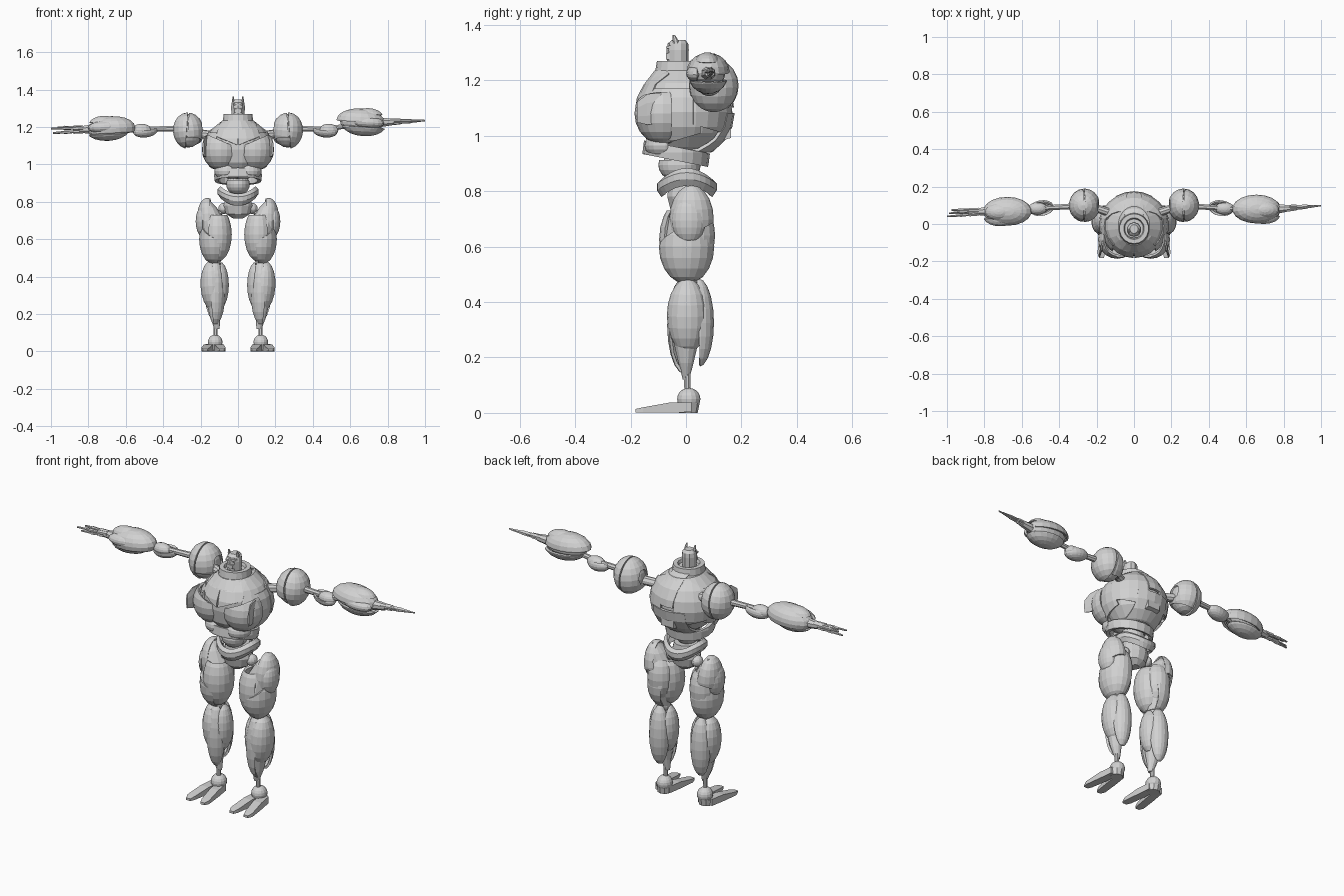
import bpy, bmesh, math
from mathutils import Vector, Matrix, Euler

steel = bpy.data.materials.new("light_grey_steel")
steel.diffuse_color = (0.64, 0.64, 0.64, 1)


def finish(name, bm, mirror=False, thick=0):
    bmesh.ops.recalc_face_normals(bm, faces=bm.faces)
    me = bpy.data.meshes.new(name)
    bm.to_mesh(me)
    bm.free()
    me.materials.append(steel)
    ob = bpy.data.objects.new(name, me)
    bpy.context.collection.objects.link(ob)
    if thick:
        m = ob.modifiers.new("thickness", 'SOLIDIFY')
        m.thickness, m.offset = thick, -1
    if mirror:
        ob.modifiers.new("mirror", 'MIRROR')
    return ob


def loft(name, axis, rings, sides=12, mirror=False):
    """Skin rings (x, y, z, half width, half depth) lying across the axis."""
    bm = bmesh.new()
    u, v = {'x': ((0, 1, 0), (0, 0, 1)), 'y': ((1, 0, 0), (0, 0, 1)),
            'z': ((1, 0, 0), (0, 1, 0))}[axis]
    u, v = Vector(u), Vector(v)
    k = 1 / math.cos(math.pi / 4) if sides == 4 else 1
    loops = []
    for x, y, z, w, h in rings:
        angles = [2 * math.pi * (i + .5) / sides for i in range(sides)]
        loops.append([bm.verts.new(Vector((x, y, z)) + u * w * k * math.cos(a)
                                   + v * h * k * math.sin(a)) for a in angles])
    for a, b in zip(loops, loops[1:]):
        for i in range(sides):
            j = (i + 1) % sides
            bm.faces.new((a[i], a[j], b[j], b[i]))
    bm.faces.new(loops[0])
    bm.faces.new(loops[-1])
    return finish(name, bm, mirror)


def shell(name, c, r, cuts=(), mirror=False, thick=.012, rot=(0, 0, 0), seg=18):
    """Ellipsoid trimmed by planes (nx, ny, nz, d), keeping n.p > d on the unit ball."""
    bm = bmesh.new()
    bmesh.ops.create_uvsphere(bm, u_segments=seg, v_segments=10, radius=1)
    for nx, ny, nz, d in cuts:
        n = Vector((nx, ny, nz))
        bmesh.ops.bisect_plane(bm, geom=bm.verts[:] + bm.edges[:] + bm.faces[:],
                               plane_co=n * d / n.length_squared, plane_no=n, clear_inner=True)
    bm.transform(Matrix.Translation(c) @ Euler(rot).to_matrix().to_4x4() @ Matrix.Diagonal((*r, 1)))
    ob = finish(name, bm, mirror, thick if cuts else 0)
    # trimmed shells must face outwards so they thicken inwards
    centre = Vector(c)
    if sum((p.center - centre).dot(p.normal) for p in ob.data.polygons) < 0:
        ob.data.flip_normals()
    return ob


# --- torso core and collar
loft("torso_core", 'z', [(0, -.01, .92, .05, .06), (0, -.01, .96, .105, .115), (0, -.01, 1.01, .15, .15),
     (0, -.01, 1.08, .175, .163), (0, -.01, 1.14, .172, .16), (0, -.01, 1.19, .14, .14),
     (0, -.01, 1.235, .085, .105)], 20)
loft("collar", 'z', [(0, -.025, 1.21, .085, .09), (0, -.025, 1.27, .078, .08),
     (0, -.025, 1.27, .055, .058), (0, -.025, 1.255, .05, .052)], 18)
# --- torso armour
shell("chest_plate", (.09, -.083, 1.08), (.103, .103, .112),
      [(1, 0, 0, -.84), (0, -1, 0, -.3), (.4, 0, -1, -.42)], True, seg=20)
T, R = (0, -.01, 1.085), (.187, .176, .172)
shell("upper_chest_plate", T, R, [(1, 0, 0, .02), (-1, 0, -.3, -.75), (0, -1, 0, .3), (-.45, 0, 1, .1)], True, seg=24)
shell("side_plate", T, R, [(1, 0, 0, .62), (0, -1, 0, -.35), (0, -.3, 1, -.55), (0, 0, -1, -.5)], True, seg=24)
shell("back_plate", T, (.19, .182, .172), [(1, 0, 0, .2), (0, 1, 0, .2), (0, .3, 1, -.2), (-.6, 0, -1, -1.05)], True, seg=24)
shell("spine_hood", T, (.19, .186, .176), [(1, 0, .1, -.17), (-1, 0, .1, -.17), (0, 1, 0, .2), (0, 0, 1, .1)], seg=24)
loft("side_wing", 'y', [(.166, -.09, 1.1, .01, .06), (.176, -.14, 1.095, .008, .06),
     (.186, -.176, 1.085, .005, .04)], 8, True)
shell("lower_back_plate", T, (.192, .186, .174), [(1, 0, 0, -.5), (-1, 0, 0, -.5), (0, 1, 0, .1),
      (0, 0, -1, .02), (0, 0, 1, -.84)], seg=24)
loft("back_hatch", 'y', [(0, .1, 1.02, .045, .045), (0, .163, 1.03, .038, .038)], 4)
# --- waist
shell("waist_band", (0, -.035, .94), (.13, .122, .15), [(0, .16, 1, -.2), (0, -.16, -1, -.13)], thick=.02)
shell("rib_plate", (.06, -.085, .965), (.068, .065, .05), [(1, 0, 0, -.84), (0, -1, 0, -.3), (.3, 0, 1, -.4)], True)
shell("belly", (0, -.015, .895), (.062, .068, .062))
shell("belly_cup", (0, -.03, .895), (.064, .07, .06), [(0, -1, 0, .1), (0, 0, -1, -.3)])
loft("navel_plate", 'y', [(0, -.075, .95, .045, .028), (0, -.14, .955, .035, .02)], 6)
# --- pelvis: saddle-shaped belt around a central block
bm = bmesh.new()
loop = []
for i in range(28):
    a = 2 * math.pi * i / 28
    z = .835 + .02 * math.cos(2 * a)
    loop.append([bm.verts.new((q * .11 * math.cos(a), .003 + q * .108 * math.sin(a), z + dz))
                 for q, dz in ((.85, -.036), (1, -.012), (1, .012), (.85, .028))])
for i in range(28):
    a, b = loop[i], loop[(i + 1) % 28]
    for k in range(3):
        bm.faces.new((a[k], b[k], b[k + 1], a[k + 1]))
finish("hip_belt", bm, thick=.016)
loft("pelvis", 'z', [(0, 0, .71, .025, .03), (0, 0, .735, .066, .058), (0, 0, .78, .08, .07),
     (0, 0, .85, .06, .06)], 12)
shell("hip_joint", (.075, .01, .765), (.03, .032, .03), mirror=True, seg=12)
loft("hip_pin", 'x', [(.05, .01, .765, .016, .016), (.14, .01, .72, .016, .016)], 8, True)
# --- head
loft("head", 'z', [(0, -.03, 1.25, .036, .038), (0, -.03, 1.31, .039, .04), (0, -.029, 1.332, .035, .037),
     (0, -.027, 1.346, .022, .024)], 10)
loft("brow", 'y', [(0, -.05, 1.322, .032, .005), (0, -.073, 1.318, .024, .004)], 4)
loft("face_guard", 'y', [(0, -.05, 1.288, .028, .014), (0, -.073, 1.286, .018, .01)], 4)
loft("ear", 'z', [(.026, -.034, 1.32, .008, .012), (.026, -.038, 1.345, .007, .01),
     (.025, -.044, 1.364, .003, .004)], 6, True)

# --- shoulders
loft("shoulder_pin", 'x', [(.1, .05, 1.15, .024, .024), (.25, .1, 1.17, .024, .024)], 10, True)
S = (.265, .1, 1.18)
shell("shoulder_core", S, (.076, .082, .09), mirror=True)
shell("shoulder_outer_shell", S, (.084, .09, .098), [(1, 0, .2, .12)], True, rot=(0, .1, 0))
shell("shoulder_inner_shell", S, (.084, .09, .098), [(-1, 0, -.2, -.04), (0, .3, 1, -.65), (1, 0, 0, -.9)], True, rot=(0, .1, 0))

# --- arms: sign, elbow x, forearm centre, flip of the armour, hand start and end
for side, s, ex, f, up, h0, h1 in (
        ("right", 1, .465, (.663, .08, 1.225), 1, (.77, .08, 1.225), (.985, .098, 1.234)),
        ("left", -1, -.495, (-.685, .068, 1.2), -1, (-.79, .068, 1.188), (-.985, .058, 1.182))):
    fx, fy, fz = f
    loft(side + "_upper_arm_rod", 'x', [(s * .32, .095, 1.19, .017, .017), (ex, .085, 1.19, .014, .014),
         (fx - s * .08, fy, fz - .02, .014, .014)], 8)
    shell(side + "_elbow_guard", (ex, .085, 1.18), (.068, .042, .036), [(0, .3, -1, -.35)], rot=(0, s * .12, -s * .15))
    shell(side + "_elbow_joint", (ex + s * .02, .083, 1.185), (.052, .034, .032), seg=12)
    shell(side + "_forearm_core", f, (.12, .062, .05), rot=(0, s * .05, 0))
    rot = (0, .06 * s, 0)
    shell(side + "_forearm_main_shell", (fx - s * .008, fy, fz + .008 * up), (.13, .077, .066),
          [(0, 0, 1, -.1)] if up > 0 else [(0, 0, 1, -.4)], rot=rot)
    shell(side + "_forearm_lower_shell", (fx + s * .01, fy, fz - .012), (.12, .07, .062),
          [(0, 0, -1, .22 if up > 0 else .45), (-s * .6, 0, -1, -.3)], rot=rot)
    shell(side + "_forearm_oval_plate", (fx + s * .035, fy - .003, fz + (.03 if up > 0 else .014)),
          (.08, .048, .046), [(0, 0, 1, .3)], rot=rot)
    shell(side + "_forearm_side_plate", (fx + s * .03, fy - .03, fz), (.09, .05, .034), [(0, -1, 0, .2)], rot=rot)
    # hand: tapered wrist and slim jointed fingers
    a, b = Vector(h0), Vector(h1)
    w = a.lerp(b, .3)
    loft(side + "_wrist", 'x', [(*a, .026, .026), (*w, .018, .018)], 8)
    spread, fat = (.012, 1) if up > 0 else (.017, 1.2)
    for i, (dy, dz) in enumerate(((-1, .6), (0, -.8), (1, .6), (.2, .9))):
        rings = []
        for t, r in ((.2, .009), (.45, .009), (.48, .006), (.7, .008), (.73, .006), (1.05 - .03 * i, .004)):
            p = a.lerp(b, t)
            q = spread * ((1.1 - t) if up > 0 else min(1, .6 + .4 * t))
            rings.append((p.x, p.y + dy * q, p.z + dz * q, r * fat, r * fat))
        rings[-1] = (s * (1 - .012 * i), *rings[-1][1:])
        loft(f"{side}_finger_{i + 1}", 'x', rings, 6)

# --- thighs
loft("thigh_core", 'z', [(.125, .01, .48, .035, .035), (.125, .005, .54, .05, .062), (.125, 0, .62, .065, .082),
     (.135, .01, .7, .066, .075), (.155, .02, .77, .042, .06), (.168, .025, .815, .01, .025)], 14, True)
shell("thigh_lower_shell", (.126, .002, .6), (.083, .1, .135), [(.25, .35, -1, -.38), (.75, 0, .2, -.35)], True)
shell("thigh_inner_panel", (.11, -.012, .625), (.078, .085, .145), [(-1, -.6, 0, -.15), (0, 0, -1, -.72)], True)
shell("thigh_upper_shell", (.157, .02, .7), (.062, .08, .122), [(1, .1, 0, -.3), (0, -.3, 1, -.4)], True, rot=(0, .08, 0))
shell("thigh_oval_plate", (.185, .01, .695), (.042, .062, .085), [(1, 0, 0, .1)], True)
shell("thigh_back_plate", (.127, .025, .64), (.07, .08, .125), [(0, 1, 0, .25), (0, 0, -1, -.8)], True)
# --- knees and shins
shell("knee", (.125, .008, .475), (.032, .036, .032), mirror=True, seg=12)
loft("shin_core", 'z', [(.112, .0, .12, .014, .012), (.122, .0, .18, .028, .028), (.125, 0, .25, .042, .045),
     (.125, .005, .36, .05, .052), (.122, .008, .45, .035, .04)], 12, True)
shell("shin_outer_shell", (.137, .005, .35), (.064, .074, .135), [(1, -.25, 0, -.1)], True, rot=(0, .06, 0))
shell("shin_front_plate", (.122, -.005, .315), (.056, .063, .175), [(0, -1, 0, .2), (-1, 0, .35, -.5)], True)
shell("shin_inner_plate", (.098, .01, .355), (.05, .06, .125), [(-1, -.1, 0, .15)], True)
shell("calf_plate", (.125, .045, .325), (.055, .056, .16), [(0, 1, .1, .0)], True)
loft("shin_rod", 'z', [(.12, .005, .06, .012, .012), (.12, .004, .2, .012, .012)], 8, True)
# --- feet
shell("ankle", (.122, .01, .05), (.04, .042, .04), mirror=True, seg=14)
loft("heel", 'z', [(.125, .008, 0, .036, .034), (.125, .008, .035, .04, .041)], 10, True)
for name, x0, x1 in (("inner_toe", .108, .088), ("outer_toe", .15, .174)):
    loft(name, 'y', [(x0, .02, .021, .022, .018), (x0 * .6 + x1 * .4, -.06, .019, .024, .018),
         (x1, -.155, .0105, .022, .0095), (x1, -.182, .008, .012, .006)], 4, True)
